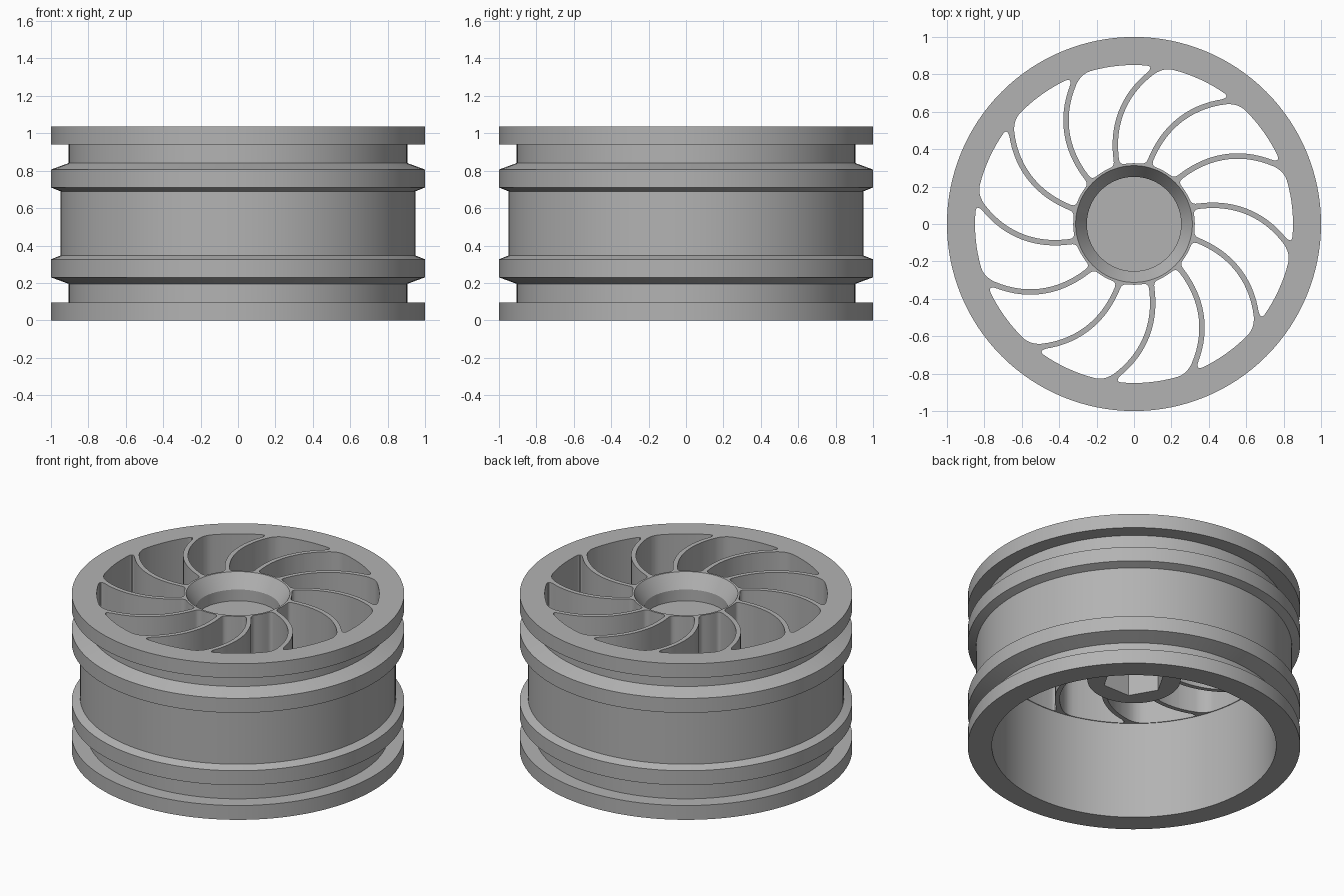
import bpy, bmesh, math
from mathutils import Vector

if "Cube" in bpy.data.objects:
    bpy.data.objects.remove(bpy.data.objects["Cube"])

SPOKES = 12
R_IN, R_OUT = 0.325, 0.85      # radial limits of the openings
HALF = 0.0145                  # half spoke thickness

metal = bpy.data.materials.new("grey_metal")
metal.diffuse_color = (0.45, 0.45, 0.45, 1)
metal.use_nodes = True
metal.node_tree.nodes["Principled BSDF"].inputs["Base Color"].default_value = metal.diffuse_color


def new_object(name, bm):
    bmesh.ops.recalc_face_normals(bm, faces=bm.faces)
    mesh = bpy.data.meshes.new(name)
    bm.to_mesh(mesh)
    bm.free()
    mesh.materials.append(metal)
    ob = bpy.data.objects.new(name, mesh)
    bpy.context.collection.objects.link(ob)
    return ob


def revolve(name, profile, steps):
    bm = bmesh.new()
    vs = [bm.verts.new((r, 0, z)) for r, z in profile]
    es = [bm.edges.new(p) for p in zip(vs, vs[1:])]
    bmesh.ops.spin(bm, geom=vs + es, cent=(0, 0, 0), axis=(0, 0, 1),
                   angle=math.tau, steps=steps, use_duplicate=False)
    bmesh.ops.remove_doubles(bm, verts=bm.verts, dist=1e-4)
    return new_object(name, bm)


def add_prism(bm, outline, z0, z1):
    low = [bm.verts.new((p.x, p.y, z0)) for p in outline]
    high = [bm.verts.new((p.x, p.y, z1)) for p in outline]
    bm.faces.new(low)
    bm.faces.new(high)
    for i in range(len(low)):
        j = (i + 1) % len(low)
        bm.faces.new((low[i], low[j], high[j], high[i]))


def polar(r, a):
    return Vector((r * math.cos(a), r * math.sin(a)))


def spoke_angle(r, side):
    """Angle of one side of a swept spoke at radius r."""
    t = r - 0.33
    slope = math.radians(-20 - 110 * t)
    return (math.radians(106 - 20 * t - 55 * t * t)
            + side * HALF * math.hypot(1, r * slope) / r)


def corner(a, c, b, n=7):
    """Rounded corner from a to b, pulled toward c."""
    return [a * (1 - t) ** 2 + c * 2 * t * (1 - t) + b * t * t
            for t in (i / n for i in range(1, n))]


def opening(turn):
    """Rounded outline between two neighbouring spokes."""
    step = math.tau / SPOKES

    def right(r):
        return polar(r, spoke_angle(r, 1) + turn)

    def left(r):
        return polar(r, spoke_angle(r, -1) + turn + step)

    def arc(r, cut_a, cut_b, n):
        a = spoke_angle(r, 1) + turn + cut_a / r
        b = spoke_angle(r, -1) + turn + step - cut_b / r
        return [polar(r, a + (b - a) * i / n) for i in range(n + 1)]

    n = 16
    lo, hi = R_IN + 0.03, R_OUT - 0.055
    side_r = [right(lo + (hi - lo) * i / n) for i in range(n + 1)]
    hi = R_OUT - 0.04
    side_l = [left(hi + (lo - hi) * i / n) for i in range(n + 1)]
    top = arc(R_OUT, 0.05, 0.05, 8)
    low = arc(R_IN, 0.03, 0.03, 4)[::-1]
    return (side_r + corner(side_r[-1], right(R_OUT), top[0])
            + top + corner(top[-1], left(R_OUT), side_l[0])
            + side_l + corner(side_l[-1], left(R_IN), low[0])
            + low + corner(low[-1], right(R_IN), side_r[0]))


# Wheel body: floor of hub recess, outer ribs, barrel bore, hub underside
half_outer = [(1, 0), (1, 0.095), (0.905, 0.095), (0.905, 0.195),
              (1, 0.23), (1, 0.326), (0.95, 0.346)]
TOP = 1.036
outer = half_outer + [(r, TOP - z) for r, z in reversed(half_outer)]
profile = ([(0, 0.46), (0.28, 0.46), (0.31, 0.65), (0.855, 0.65), (0.855, 0)]
           + outer
           + [(0.312, TOP), (0.252, 0.945), (0.252, 0.87), (0, 0.87)])
wheel = revolve("wheel", profile, 128)

# Cutter for the swept openings
bm = bmesh.new()
for k in range(SPOKES):
    add_prism(bm, opening(k * math.tau / SPOKES), 0.55, 1.2)
openings = new_object("opening_cutter", bm)

# Cutter for the hexagonal socket under the hub
bm = bmesh.new()
add_prism(bm, [polar(0.19, math.radians(60 * k)) for k in range(6)], 0.3, 0.78)
socket = new_object("socket_cutter", bm)

for cutter in (openings, socket):
    cutter.hide_render = True
    mod = wheel.modifiers.new(cutter.name, 'BOOLEAN')
    mod.operation = 'DIFFERENCE'
    mod.solver = 'EXACT'
    mod.object = cutter

# Apply the cuts, then remove the cutters
bpy.context.view_layer.objects.active = wheel
wheel.select_set(True)
for cutter in (openings, socket):
    bpy.ops.object.modifier_apply(modifier=cutter.name)
    bpy.data.objects.remove(cutter)
bpy.ops.object.shade_smooth_by_angle(angle=math.radians(25))
